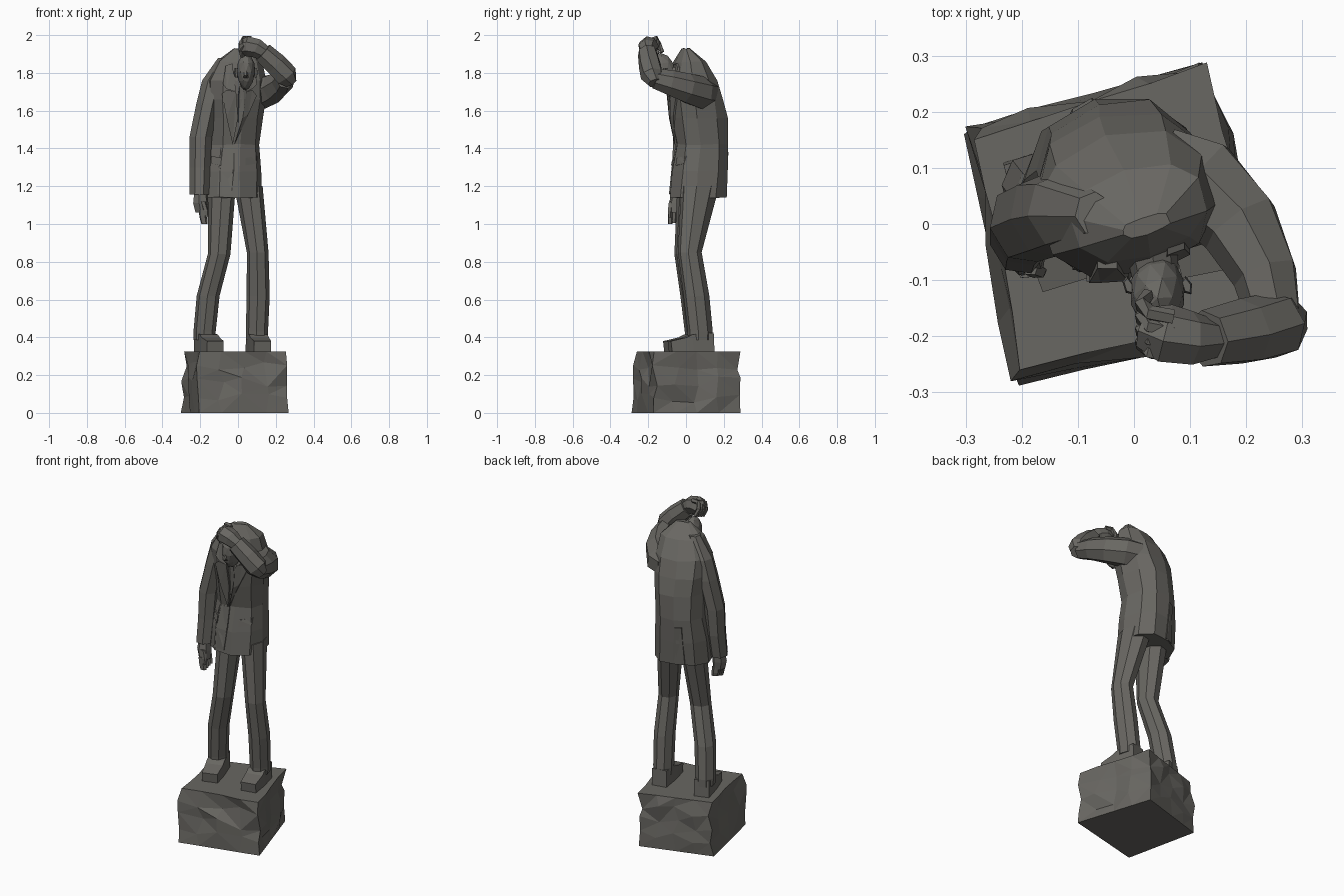
import bpy, bmesh, math, random
from mathutils import Vector
from mathutils.bvhtree import BVHTree

if "Cube" in bpy.data.objects:
    bpy.data.objects.remove(bpy.data.objects["Cube"])

random.seed(4)
mat = bpy.data.materials.new("dark_bronze_grey")
mat.diffuse_color = (0.14, 0.135, 0.122, 1)
mat.use_nodes = True
mat.node_tree.nodes["Principled BSDF"].inputs["Base Color"].default_value = mat.diffuse_color
TURN = math.radians(17)          # figure and block are turned by this much


def finish(name, bm):
    bmesh.ops.recalc_face_normals(bm, faces=bm.faces[:])
    me = bpy.data.meshes.new(name)
    bm.to_mesh(me)
    bm.free()
    me.materials.append(mat)
    ob = bpy.data.objects.new(name, me)
    bpy.context.collection.objects.link(ob)
    return ob


def loft(name, rows, n=8, tube=False, phase=0.0, power=1.0, jitter=0.0):
    """Skin through elliptical rings (x, y, z, a, b): level rings, or across the path."""
    bm = bmesh.new()
    c = [Vector(r[:3]) for r in rows]
    rings = []
    for i, r in enumerate(rows):
        u = Vector((math.cos(TURN), math.sin(TURN), 0))
        v = Vector((-math.sin(TURN), math.cos(TURN), 0))
        if tube:
            t = (c[min(i + 1, len(c) - 1)] - c[max(i - 1, 0)]).normalized()
            u = t.cross(Vector((0, 0, 1))).normalized()
            v = u.cross(t)
        ring = []
        for k in range(n):
            w = phase + 2 * math.pi * k / n
            ca, sa = math.cos(w), math.sin(w)
            ca = math.copysign(abs(ca) ** power, ca)
            sa = math.copysign(abs(sa) ** power, sa)
            p = c[i] + u * ca * r[3] + v * sa * r[4]
            p += Vector([random.uniform(-jitter, jitter) for _ in range(3)])
            ring.append(bm.verts.new(p))
        rings.append(ring)
    for p, q in zip(rings, rings[1:]):
        for k in range(n):
            bm.faces.new((p[k], p[(k + 1) % n], q[(k + 1) % n], q[k]))
    bm.faces.new(rings[0])
    bm.faces.new(rings[-1])
    return finish(name, bm)


# Rough stone block: tapered, chipped at random, flat top and bottom
bm = bmesh.new()
low = [(-.303, .16), (-.205, -.288), (.268, -.172), (.122, .288)]
top = [(-.278, .155), (-.2, -.252), (.258, -.165), (.122, .284)]
a = [bm.verts.new((x, y, 0)) for x, y in low]
b = [bm.verts.new((x, y, .325)) for x, y in top]
bm.faces.new(a)
bm.faces.new(b)
for k in range(4):
    bm.faces.new((a[k], a[(k + 1) % 4], b[(k + 1) % 4], b[k]))
bmesh.ops.subdivide_edges(bm, edges=bm.edges[:], cuts=3, use_grid_fill=True)
for v in bm.verts:
    if .01 < v.co.z:
        amount = .018 if v.co.z < .32 else .008
        x = v.co.x * 1.01 + random.uniform(-amount, amount)
        y = v.co.y * 1.01 + random.uniform(-amount, amount)
        v.co.x, v.co.y = max(-.303, min(.268, x)), max(-.288, min(.288, y))
        if v.co.z < .32:
            v.co.z += random.uniform(-.03, .03)
sides = [f for f in bm.faces if abs(f.normal.z) < .9]
bmesh.ops.triangulate(bm, faces=sides)
finish("stone_block", bm)

# Trouser legs
loft("right_trouser_leg", [(-.178, .062, .385, .056, .066), (-.177, .06, .43, .058, .068),
                           (-.158, .037, .62, .06, .068), (-.10, .0, .84, .06, .062),
                           (-.085, .05, 1.2, .07, .10)], phase=math.pi / 8)
loft("left_trouser_leg", [(.10, .075, .385, .056, .066), (.10, .075, .43, .058, .068),
                          (.107, .055, .62, .06, .07), (.104, .02, .85, .057, .064),
                          (.055, .075, 1.2, .072, .105)], phase=math.pi / 8)

# Shoes
for name, hx, hy, tx, ty in (("right_shoe", -.19, .12, -.12, -.105),
                             ("left_shoe", .085, .14, .13, -.085)):
    rows = []
    for t, w, h in ((0, .055, .10), (.5, .062, .09), (.62, .062, .075), (1, .056, .055)):
        rows.append((hx + (tx - hx) * t, hy + (ty - hy) * t, .325 + h / 2, w * 1.15, h * .707))
    loft(name, rows, n=4, tube=True, phase=math.pi / 4)

# Jacket body with a hunched back
jacket = loft("jacket_body", [(-.035, .062, 1.14, .162, .15), (-.035, .073, 1.28, .158, .15),
                              (-.03, .088, 1.42, .138, .14), (-.022, .072, 1.56, .147, .15),
                              (-.016, .054, 1.66, .16, .144), (-.012, .036, 1.76, .16, .127),
                              (.008, .018, 1.86, .122, .083), (.02, -.004, 1.93, .045, .018)],
              n=10, power=.85, phase=math.pi / 10, jitter=.004)

# Hanging sleeve and hand
loft("hanging_sleeve", [(-.205, -.03, 1.155, .052, .062), (-.202, -.01, 1.3, .055, .068),
                        (-.197, .0, 1.46, .06, .072), (-.16, .015, 1.64, .06, .076),
                        (-.128, .022, 1.76, .062, .07), (-.07, .018, 1.88, .035, .04)],
     n=7, phase=.3)
loft("hanging_palm", [(-.197, -.04, 1.17, .036, .036), (-.197, -.048, 1.11, .042, .044),
                      (-.19, -.052, 1.06, .036, .042)], n=6)
for k in range(4):
    y = -.083 + k * .02
    loft("hanging_finger", [(-.188, y, 1.075, .022, .014), (-.185, y, 1.04, .022, .014),
                            (-.178, y, 1.0 + .006 * k, .018, .012)], n=5)
loft("hanging_thumb", [(-.185, -.078, 1.12, .015, .015), (-.17, -.085, 1.07, .015, .013),
                       (-.165, -.085, 1.035, .01, .009)], n=5)

# Raised arm, bent to the forehead
loft("raised_upper_sleeve", [(.05, .10, 1.69, .08, .085), (.12, .075, 1.695, .085, .088),
                             (.19, .0, 1.72, .075, .08), (.235, -.09, 1.75, .06, .068),
                             (.25, -.165, 1.77, .05, .055)], tube=True, n=7)
loft("raised_forearm_sleeve", [(.278, -.165, 1.747, .04, .038), (.255, -.18, 1.785, .06, .064),
                               (.2, -.192, 1.845, .06, .062), (.13, -.205, 1.908, .052, .056)],
     tube=True, n=7)
loft("raised_hand", [(.14, -.205, 1.905, .036, .042), (.1, -.205, 1.93, .05, .052),
                     (.055, -.197, 1.94, .055, .055), (.02, -.185, 1.93, .04, .042)], n=7, tube=True)
for k in range(4):
    s = k * .023
    loft("raised_finger", [(.07, -.235 + s, 1.95 + .010 * k, .014, .015),
                           (.03, -.228 + s, 1.953 + .010 * k, .014, .015),
                           (.014, -.213 + s, 1.92 + .010 * k, .014, .014),
                           (.024, -.195 + s, 1.885 + .008 * k, .012, .012)], n=5, tube=True)

# Bowed head, nose, ears and neck
bm = bmesh.new()
bmesh.ops.create_icosphere(bm, subdivisions=2, radius=1)
for v in bm.verts:
    narrow = 1 + .25 * min(v.co.z, 0)
    x, y, z = v.co.x * .05 * narrow, v.co.y * .068, v.co.z * .1
    v.co = Vector((.042 + x, -.122 + y - .1 * z, 1.805 + z))
finish("head", bm)
loft("nose", [(.04, -.17, 1.82, .008, .01), (.042, -.198, 1.785, .012, .014),
              (.042, -.175, 1.772, .014, .008)], n=4)
for x in (-.01, .094):
    loft("ear", [(x, -.115, 1.775, .006, .01), (x, -.11, 1.8, .01, .018), (x, -.11, 1.825, .007, .014)], n=5)
loft("neck", [(.025, .0, 1.8, .05, .055), (.038, -.09, 1.79, .042, .05)], n=8, tube=True)

# Thin pieces draped over the jacket, from the front (d = 1) or the back (d = -1)
jm = jacket.data
tree = BVHTree.FromPolygons([v.co for v in jm.vertices], [p.vertices for p in jm.polygons])


def drape(name, pts, lift=.012, d=1):
    bm = bmesh.new()
    outer, inner = [], []
    for x, z in pts:
        hit = tree.ray_cast(Vector((x, -d, z)), Vector((0, d, 0)))[0]
        y = hit.y if hit else 0
        outer.append(bm.verts.new((x, y - lift * d, z)))
        inner.append(bm.verts.new((x, y + .02 * d, z)))
    n = len(pts)
    bm.faces.new(outer)
    bm.faces.new(inner)
    for k in range(n):
        bm.faces.new((outer[k], outer[(k + 1) % n], inner[(k + 1) % n], inner[k]))
    bmesh.ops.triangulate(bm, faces=bm.faces[:])
    finish(name, bm)


drape("right_lapel", [(-.028, 1.42), (-.06, 1.56), (-.085, 1.69), (-.06, 1.71), (-.01, 1.7), (0, 1.56)])
drape("right_collar", [(-.06, 1.715), (-.08, 1.74), (-.065, 1.84), (-.03, 1.85), (-.01, 1.7)])
drape("left_lapel", [(-.02, 1.42), (.055, 1.58), (.1, 1.68), (.075, 1.71), (.045, 1.7), (.025, 1.56)])
drape("left_collar", [(.075, 1.715), (.1, 1.74), (.09, 1.83), (.06, 1.85), (.045, 1.7)])
drape("tie", [(0, 1.5), (.03, 1.56), (.032, 1.7), (.022, 1.73), (.008, 1.73), (.0, 1.68)], .008)
drape("front_overlap", [(-.11, 1.16), (-.035, 1.16), (-.02, 1.3), (-.02, 1.42), (-.09, 1.41), (-.1, 1.3)], .006)
drape("right_pocket_flap", [(-.14, 1.32), (-.09, 1.31), (-.09, 1.35), (-.14, 1.36)], .009)
drape("left_pocket_flap", [(.04, 1.31), (.1, 1.32), (.1, 1.36), (.04, 1.35)], .008)
drape("back_vent_flap", [(-.06, 1.15), (-.12, 1.15), (-.11, 1.38), (-.075, 1.38)], .006, -1)
